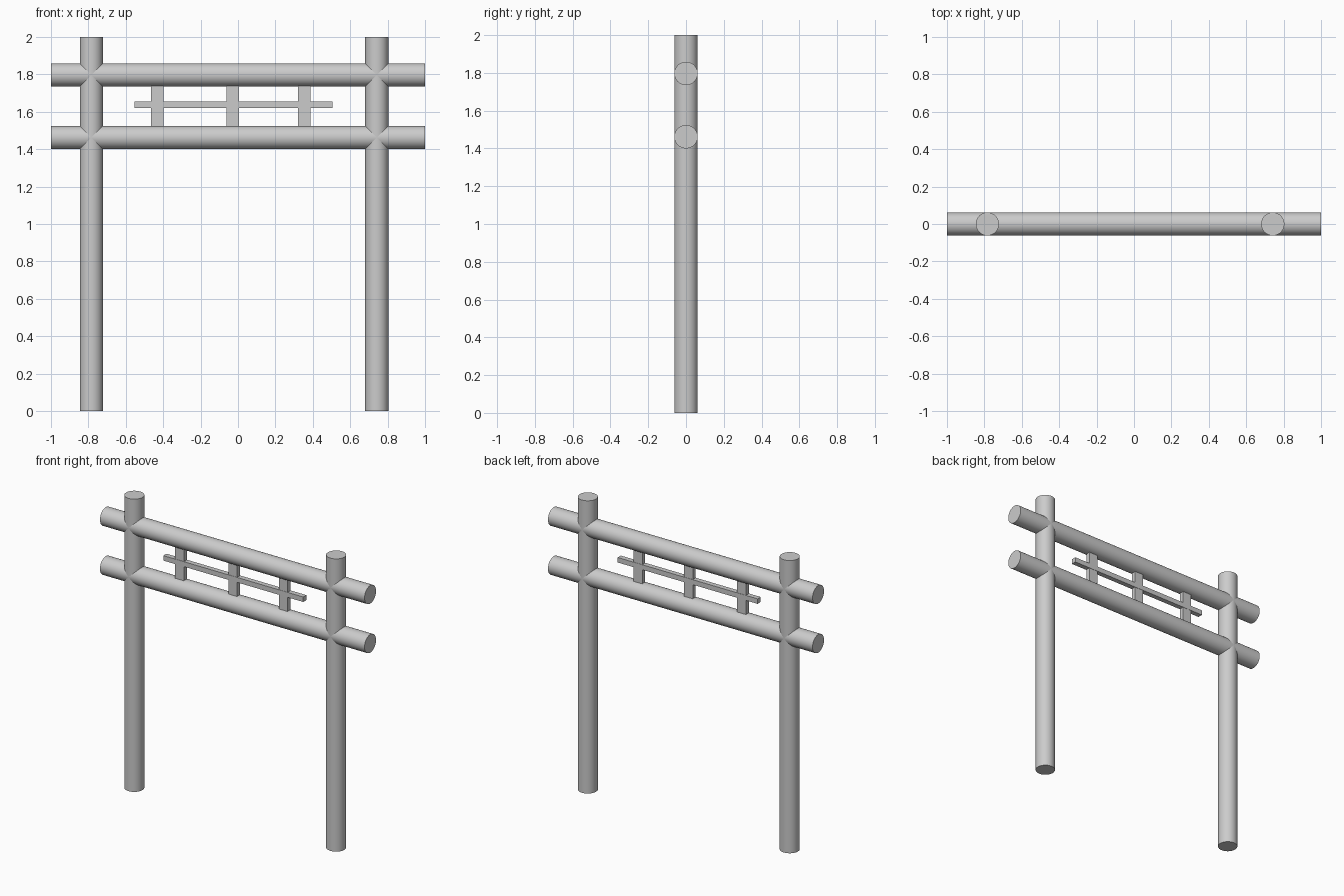
import bpy
import math

if "Cube" in bpy.data.objects:
    bpy.data.objects.remove(bpy.data.objects["Cube"])

R = 0.062          # log radius
UPPER_Z, LOWER_Z = 1.797, 1.462


def log(name, length, loc, rot=(0, 0, 0)):
    bpy.ops.mesh.primitive_cylinder_add(vertices=48, radius=R, depth=length,
                                        location=loc, rotation=rot)
    ob = bpy.context.object
    ob.name = name
    bpy.ops.object.shade_smooth_by_angle(angle=math.radians(35))


def box(name, size, loc):
    bpy.ops.mesh.primitive_cube_add(size=1, location=loc)
    ob = bpy.context.object
    ob.name = name
    ob.scale = size
    bpy.ops.object.transform_apply(location=False, rotation=False, scale=True)


# upright posts
for name, x in (("left_post", -0.784), ("right_post", 0.742)):
    log(name, 2.0, (x, 0, 1.0))

# horizontal beams running through the posts
for name, z in (("upper_beam", UPPER_Z), ("lower_beam", LOWER_Z)):
    log(name, 2.0, (0, 0, z), (0, math.pi / 2, 0))

# short slats between the beams
slat_h = UPPER_Z - LOWER_Z - 2 * R + 0.02
for name, x in (("left_slat", -0.431), ("middle_slat", -0.029), ("right_slat", 0.353)):
    box(name, (0.067, 0.03, slat_h), (x, 0, (UPPER_Z + LOWER_Z) / 2))

# thin rail crossing the slats
box("thin_rail", (1.058, 0.034, 0.034), (-0.024, 0, 1.637))
